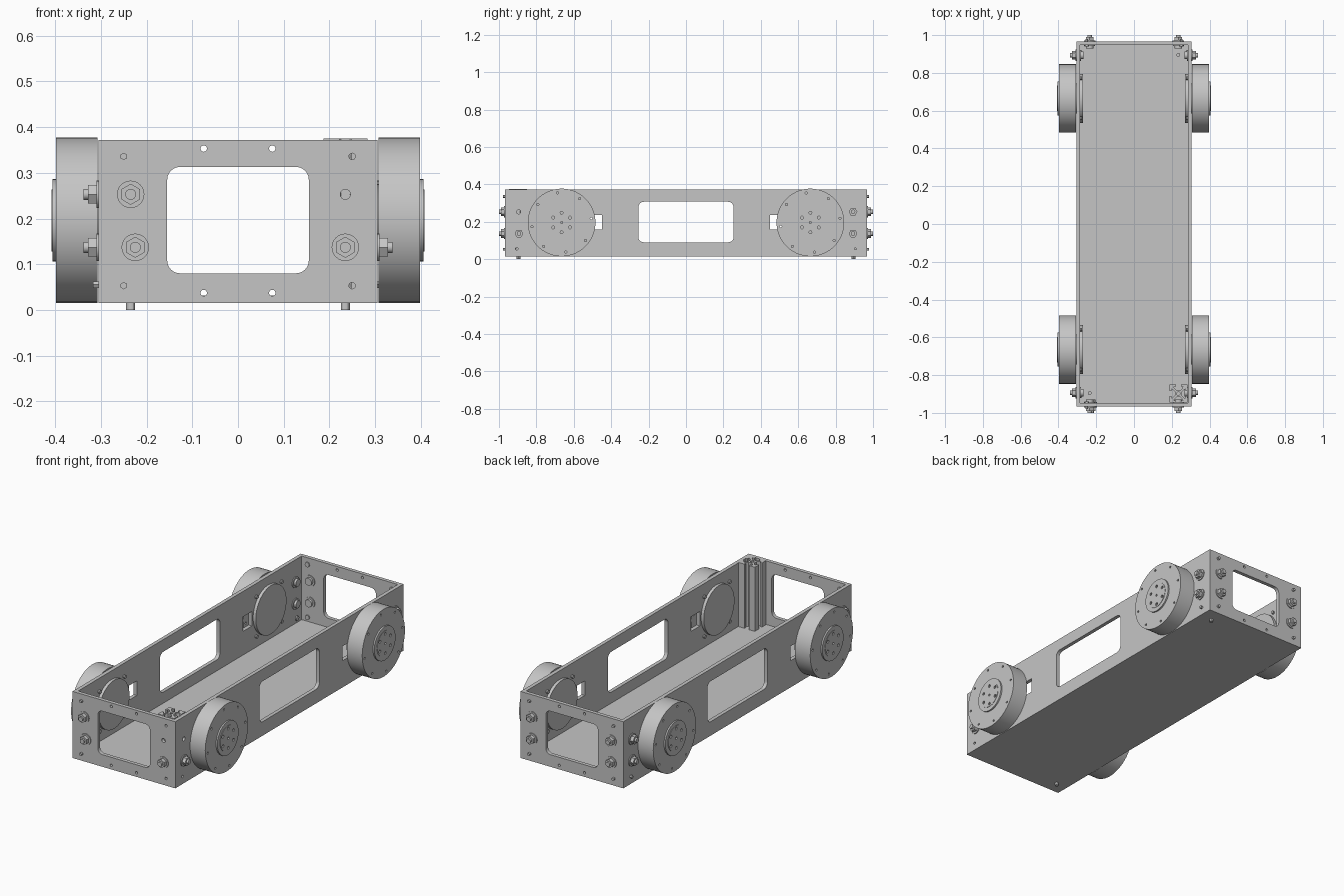
import bpy, bmesh, math
from mathutils import Matrix, Vector

cube = bpy.data.objects.get("Cube")
if cube:
    bpy.data.objects.remove(cube, do_unlink=True)

grey = bpy.data.materials.new("metal_grey")
grey.use_nodes = True
grey.diffuse_color = (0.56, 0.56, 0.56, 1)
grey.node_tree.nodes["Principled BSDF"].inputs["Base Color"].default_value = (0.56, 0.56, 0.56, 1)

HALF_X, HALF_Y, Z0, Z1, WALL = 0.305, 0.967, 0.015, 0.372, 0.02
WHEEL_Y, WHEEL_Z = 0.665, 0.196


def finish(name, bm):
    bmesh.ops.recalc_face_normals(bm, faces=bm.faces)
    mesh = bpy.data.meshes.new(name)
    bm.to_mesh(mesh)
    bm.free()
    mesh.materials.append(grey)
    mesh.shade_smooth()
    mesh.set_sharp_from_angle(angle=math.radians(30))
    obj = bpy.data.objects.new(name, mesh)
    bpy.context.collection.objects.link(obj)
    return obj


def circle(x, y, r, n=16):
    return [(x + r * math.cos(2 * math.pi * i / n), y + r * math.sin(2 * math.pi * i / n))
            for i in range(n)]


def ring(count, radius, hole, offset=0.0):
    """Evenly spaced small holes around the origin."""
    return [circle(x, y, hole, 10) for x, y in
            [(radius * math.cos(offset + 2 * math.pi * i / count),
              radius * math.sin(offset + 2 * math.pi * i / count)) for i in range(count)]]


def rect(x0, y0, x1, y1, r=0.0):
    """Rectangle with optional rounded corners."""
    if not r:
        return [(x0, y0), (x1, y0), (x1, y1), (x0, y1)]
    corners = [(x1 - r, y1 - r), (x0 + r, y1 - r), (x0 + r, y0 + r), (x1 - r, y0 + r)]
    pts = []
    for k, (cx, cy) in enumerate(corners):
        for i in range(7):
            a = math.pi / 2 * (k + i / 6)
            pts.append((cx + r * math.cos(a), cy + r * math.sin(a)))
    return pts


def frame(u, v, origin):
    """Matrix that maps local x, y to the directions u and v at an origin."""
    u, v = Vector(u), Vector(v)
    m = Matrix((u, v, u.cross(v))).transposed().to_4x4()
    m.translation = origin
    return m


def panel(name, loops, thickness, matrix):
    """Filled outline with holes, extruded both ways from its middle plane."""
    curve = bpy.data.curves.new(name, 'CURVE')
    curve.dimensions = '2D'
    curve.fill_mode = 'BOTH'
    curve.extrude = thickness / 2
    for loop in loops:
        spline = curve.splines.new('POLY')
        spline.points.add(len(loop) - 1)
        for p, (x, y) in zip(spline.points, loop):
            p.co = (x, y, 0, 1)
        spline.use_cyclic_u = True
    tmp = bpy.data.objects.new("outline", curve)
    bpy.context.collection.objects.link(tmp)
    dg = bpy.context.evaluated_depsgraph_get()
    mesh = bpy.data.meshes.new_from_object(tmp.evaluated_get(dg))
    bm = bmesh.new()
    bm.from_mesh(mesh)
    bpy.data.objects.remove(tmp, do_unlink=True)
    bpy.data.meshes.remove(mesh)
    bmesh.ops.remove_doubles(bm, verts=bm.verts, dist=1e-5)
    bm.transform(matrix)
    return finish(name, bm)


def stack(name, origin, axis, parts):
    """Cylinders (radius, start, end, sides) along one axis."""
    bm = bmesh.new()
    turn = Vector((0, 0, 1)).rotation_difference(Vector(axis)).to_matrix().to_4x4()
    base = Matrix.Translation(origin) @ turn
    for r, a, b, n in parts:
        bmesh.ops.create_cone(bm, cap_ends=True, segments=n, radius1=r, radius2=r, depth=b - a,
                              matrix=base @ Matrix.Translation((0, 0, (a + b) / 2)))
    return finish(name, bm)


# Bolt: washer, hex nut and stud outside, washer and round head inside
BOLT = [(0.03, 0, 0.005, 24), (0.023, 0.005, 0.023, 6), (0.012, 0.023, 0.033, 16),
        (0.011, -0.03, 0.005, 12), (0.029, -0.025, -WALL, 24), (0.02, -0.037, -0.025, 16)]
SCREW = [(0.008, -0.025, 0.012, 6), (0.013, -0.026, -WALL, 12)]

# Floor
panel("floor", [rect(-HALF_X + WALL, -HALF_Y + WALL, HALF_X - WALL, HALF_Y - WALL)], 0.016,
      frame((1, 0, 0), (0, 1, 0), (0, 0, Z0 + 0.008)))

# End panels with a window, edge holes and bolt holes
for s, name in ((-1, "front_panel"), (1, "back_panel")):
    loops = [rect(-HALF_X, Z0, HALF_X, Z1), rect(-0.155, 0.08, 0.155, 0.313, 0.028)]
    for x in (-1, 1):
        loops += [circle(x * 0.075, z, 0.007) for z in (0.037, 0.353)]
        loops += [circle(x * 0.25, z, 0.007) for z in (0.053, 0.336)]
        loops += [circle(x * 0.235, z, 0.011) for z in (0.137, 0.253)]
    panel(name, loops, WALL, frame((1, 0, 0), (0, 0, 1), (0, s * (HALF_Y - WALL / 2), 0)))

# Side panels with a window, wheel slots and bolt holes
for s, name in ((-1, "right_panel"), (1, "left_panel")):
    end = HALF_Y - WALL
    loops = [rect(-end, Z0, end, Z1), rect(-0.255, 0.09, 0.255, 0.307, 0.03)]
    for y in (-1, 1):
        a, b = sorted((y * 0.45, y * 0.525))
        loops.append(rect(a, 0.158, b, 0.236))
        loops += [circle(y * 0.895, z, 0.011) for z in (0.137, 0.253)]
        loops.append(circle(y * 0.905, 0.055, 0.007))
    panel(name, loops, WALL, frame((0, 1, 0), (0, 0, 1), (s * (HALF_X - WALL / 2), 0, 0)))

# Bolts and small screws; the extrusion corner keeps only its lower bolts
for x in (-1, 1):
    for y in (-1, 1):
        post_corner = x > 0 and y < 0
        for z in (0.137, 0.253):
            if post_corner and z > 0.2:
                continue
            shift = 0.225 if (y < 0 and x < 0 and z < 0.2) else 0.235
            stack("end_bolt", (x * shift, y * HALF_Y, z), (0, y, 0), BOLT)
            stack("side_bolt", (x * HALF_X, y * 0.893, z), (x, 0, 0), BOLT)
        if not post_corner:
            for z in (0.053, 0.336):
                stack("end_screw", (x * 0.25, y * HALF_Y, z), (0, y, 0), SCREW)
            stack("side_screw", (x * HALF_X, y * 0.905, 0.055), (x, 0, 0), SCREW)

# Studs under the floor
for s in (-1, 1):
    stack("floor_stud", (s * 0.235, s * 0.895, 0), (0, 0, 1), [(0.01, 0, 0.04, 12)])

# Wheels with hub, axle and inner motor disc
for x in (-1, 1):
    for y in (-1, 1):
        def at(d):
            return frame((0, 1, 0), (0, 0, 1), (x * d, y * WHEEL_Y, WHEEL_Z))
        panel("wheel", [circle(0, 0, 0.181, 72)] + ring(8, 0.16, 0.006, 0.14), 0.09, at(0.353))
        panel("hub", [circle(0, 0, 0.09, 48), circle(0, 0, 0.006)]
              + ring(6, 0.052, 0.008, math.pi / 6), 0.008, at(0.402))
        panel("hub_cap", [circle(0, 0, 0.068, 48), circle(0, 0, 0.006)]
              + ring(6, 0.052, 0.008, math.pi / 6), 0.003, at(0.4065))
        centre = (0, y * WHEEL_Y, WHEEL_Z)
        stack("axle", centre, (x, 0, 0), [(0.08, 0.28, 0.315, 32)])
        stack("motor_disc", centre, (x, 0, 0), [(0.13, 0.269, 0.286, 64)])
        for a in range(4):
            t = math.pi / 4 + a * math.pi / 2
            spot = (0, y * WHEEL_Y + 0.15 * math.cos(t), WHEEL_Z + 0.15 * math.sin(t))
            stack("motor_screw", spot, (x, 0, 0), [(0.009, 0.275, 0.29, 10)])

# Slotted corner post
h = 0.048
half = [(h, 0.013), (0.037, 0.013), (0.037, 0.024), (0.03, 0.022), (0.018, 0.01)]
quarter = [(h, -h)] + [(u, -v) for u, v in half] + half[::-1]
outline = []
for k in range(4):
    c, s = round(math.cos(k * math.pi / 2)), round(math.sin(k * math.pi / 2))
    outline += [(c * u - s * v, s * u + c * v) for u, v in quarter]
panel("corner_post", [outline, circle(0, 0, 0.009)], 0.344,
      frame((1, 0, 0), (0, 1, 0), (0.235, -0.898, 0.203)))
